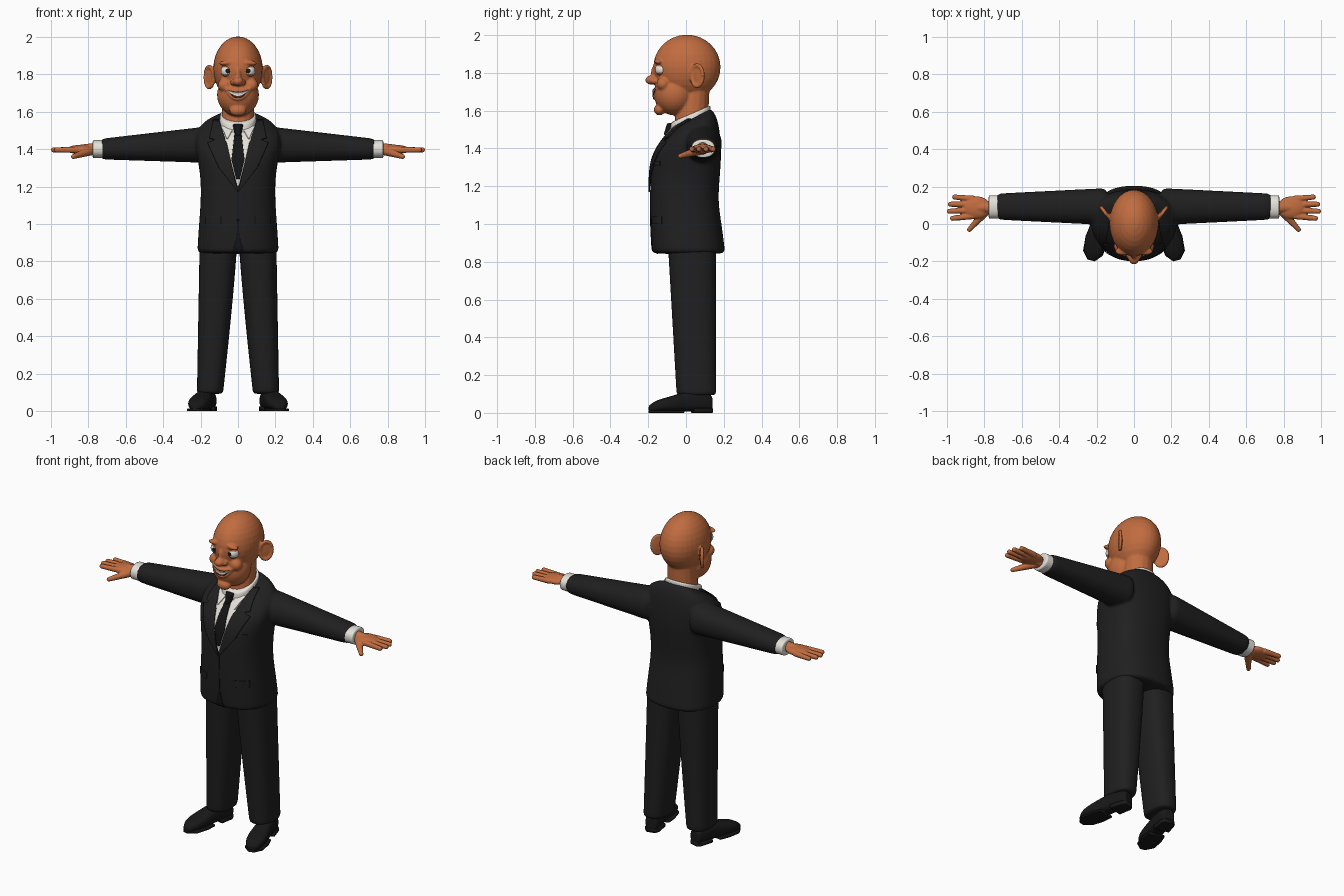
import bpy, bmesh, math
from mathutils import Vector, Matrix, Euler
from mathutils.bvhtree import BVHTree

cube = bpy.data.objects.get("Cube")
if cube:
    bpy.data.objects.remove(cube, do_unlink=True)


def material(name, *rgb):
    """Flat colour; a single value means grey."""
    colour = (*(rgb * 3)[:3], 1)
    mat = bpy.data.materials.new(name)
    mat.use_nodes = True
    mat.diffuse_color = colour
    shader = mat.node_tree.nodes["Principled BSDF"]
    shader.inputs["Base Color"].default_value = colour
    shader.inputs["Roughness"].default_value = .7
    return mat


SKIN = material("warm brown skin", .53, .15, .05)
SUIT = material("charcoal suit", .014)
SHIRT = material("white shirt", .78, .75, .7)
TIE = material("black tie", .007)
SHOE = material("black leather", .009)
WHITE = material("eye and tooth white", .8, .78, .74)
DARK = material("dark pupil", .008)
LIP = material("mouth shadow", .1, .02, .01)


# ---- shape helpers ----
def oval(squareness, count=24):
    """Unit superellipse."""
    power = 2 / squareness
    for i in range(count):
        angle = math.tau * i / count
        c, s = math.cos(angle), math.sin(angle)
        yield math.copysign(abs(c) ** power, c), math.copysign(abs(s) ** power, s)


def level_ring(z, front, back, half_width, centre_x=0, tilt=0):
    """Ring around the vertical axis, lowered at the front by its tilt."""
    middle, depth = (front + back) / 2, (back - front) / 2
    return [Vector((centre_x + half_width * u, middle + depth * v, z + tilt * v))
            for u, v in oval(2.5)]


def side_ring(side, x, y, z, depth, height):
    return [Vector((side * x, y + depth * u, z + height * v)) for u, v in oval(2.2)]


def loft(bm, rings):
    """Closed skin through the rings, with an extra loop near each end to keep it crisp."""
    rings = list(rings)
    first = [p.lerp(q, .1) for p, q in zip(rings[0], rings[1])]
    last = [p.lerp(q, .1) for p, q in zip(rings[-1], rings[-2])]
    rings = [rings[0], first, *rings[1:-1], last, rings[-1]]
    loops = [[bm.verts.new(p) for p in ring] for ring in rings]
    for a, b in zip(loops, loops[1:]):
        for i in range(len(a)):
            bm.faces.new((a[i - 1], a[i], b[i], b[i - 1]))
    bm.faces.new(loops[0])
    bm.faces.new(loops[-1])


def blob(bm, place, size, turn=(0, 0, 0), segments=32):
    bmesh.ops.create_uvsphere(bm, u_segments=segments, v_segments=segments // 2, radius=1,
                              matrix=Matrix.LocRotScale(Vector(place), Euler(turn), Vector(size)))


def chain(bm, start, end, radius_start, radius_end, count=20):
    """Tapered round limb made of overlapping balls."""
    for i in range(count + 1):
        t = i / count
        radius = radius_start + (radius_end - radius_start) * t
        blob(bm, Vector(start).lerp(Vector(end), t), [radius] * 3, segments=16)


def finish(bm, name, *mats, subsurf=0, voxel=0, thick=0):
    bmesh.ops.recalc_face_normals(bm, faces=bm.faces)
    mesh = bpy.data.meshes.new(name)
    bm.to_mesh(mesh)
    bm.free()
    mesh.shade_smooth()
    for mat in mats:
        mesh.materials.append(mat)
    ob = bpy.data.objects.new(name, mesh)
    bpy.context.collection.objects.link(ob)
    if subsurf:
        mod = ob.modifiers.new("round", "SUBSURF")
        mod.levels = mod.render_levels = subsurf
    if voxel:
        mod = ob.modifiers.new("blend", "REMESH")
        mod.mode, mod.voxel_size, mod.use_smooth_shade = "VOXEL", voxel, True
        mod = ob.modifiers.new("soften", "SMOOTH")
        mod.factor, mod.iterations = .5, 4
    if thick:
        mod = ob.modifiers.new("plate", "SOLIDIFY")
        mod.thickness, mod.offset = thick, 0
    return ob


def surface(ob):
    bpy.context.view_layer.update()
    return BVHTree.FromObject(ob, bpy.context.evaluated_depsgraph_get())


def hit(tree, x, z):
    """Front-most point of a surface and its normal."""
    found = tree.ray_cast(Vector((x, -1, z)), Vector((0, 1, 0)))
    if found[0] is None:
        found = tree.find_nearest(Vector((x, -.1, z)))
    return found[:2]


def patch(name, mat, tree, outline, lift, across=12, along=24, thick=.004):
    """Thin plate laid on the front of a surface; outline maps (u, v) to (x, z)."""
    bm = bmesh.new()
    grid = []
    for j in range(along + 1):
        spots = [hit(tree, *outline(i / across, j / along)) for i in range(across + 1)]
        grid.append([bm.verts.new(point + normal * lift) for point, normal in spots])
    for a, b in zip(grid, grid[1:]):
        for i in range(across):
            bm.faces.new((a[i], a[i + 1], b[i + 1], b[i]))
    finish(bm, name, mat, thick=thick)


def rows(*points, side=1):
    """Outline through (height, inner x, outer x) rows."""
    spans = len(points) - 1

    def outline(u, v):
        k = min(int(v * spans), spans - 1)
        t = v * spans - k
        z, inner, outer = (p + (q - p) * t for p, q in zip(points[k], points[k + 1]))
        return side * (inner + (outer - inner) * u), z
    return outline


def band(*points):
    """Outline symmetric about the centre line, from (height, half width) rows."""
    return rows(*((z, -w, w) for z, w in points))


SIDES = ((1, "left"), (-1, "right"))

# ---- jacket body and sleeves ----
bm = bmesh.new()
body = ((.84, -.18, .21, .22), (1, -.19, .19, .21), (1.12, -.19, .17, .2), (1.25, -.19, .18, .2),
        (1.36, -.18, .19, .22), (1.46, -.14, .18, .24), (1.53, -.09, .16, .2), (1.56, -.06, .13, .11))
loft(bm, [level_ring(*row, tilt=min(max((row[0] - 1.3) / 4, 0), .05)) for row in body])
for side, label in SIDES:
    loft(bm, [side_ring(side, .14 + .6 * t, .093, 1.425 - .025 * t, .1 - .03 * t, .1 - .045 * t)
              for t in (0, .5, 1)])
jacket = finish(bm, "jacket", SUIT, subsurf=2, voxel=.009)
cloth = surface(jacket)

# ---- shirt front, tie and front opening ----
patch("shirt_front", SHIRT, cloth, band((1.2, .002), (1.52, .09)), .003)
patch("tie_blade", TIE, cloth, band((1.24, .01), (1.34, .034), (1.5, .016)), .009)
patch("front_opening", TIE, cloth, band((.845, .03), (.95, .005), (1.18, .002)), .001)
bm = bmesh.new()
loft(bm, [level_ring(1.47, -.12, 0, .019), level_ring(1.535, -.1, 0, .031)])
finish(bm, "tie_knot", TIE, subsurf=2)

# ---- lapels, collar leaves and pockets ----
for side, label in SIDES:
    lapel = rows((1.17, 0, 0), (1.3, .03, .1), (1.43, .06, .16), (1.445, .07, .12),
                 (1.455, .07, .15), (1.55, .1, .13), side=side)
    leaf = rows((1.45, .055, .06), (1.485, .035, .075), (1.515, .02, .09), side=side)
    patch(label + "_lapel", SUIT, cloth, lapel, .007, along=30, thick=.008)
    patch(label + "_collar_leaf", SHIRT, cloth, leaf, .009, thick=.006)
    patch(label + "_pocket_flap", SUIT, cloth, rows((1, .09, .17), (1.04, .09, .17), side=side), .003)
patch("breast_pocket", SUIT, cloth, rows((1.31, .11, .16), (1.33, .11, .16)), .003)

# ---- shirt collar ----
bm = bmesh.new()
loft(bm, [level_ring(1.51, -.09, .13, .105, tilt=.05), level_ring(1.585, -.08, .13, .095, tilt=.045)])
finish(bm, "shirt_collar", SHIRT, subsurf=2)

# ---- trousers: inner edge leaves the centre line on the way down ----
for side, label in SIDES:
    bm = bmesh.new()
    legs = []
    for t in (0, .2, .4, .6, .8, 1):
        inner, outer = .08 * t ** 1.2, .205 + .015 * t
        legs.append(level_ring(.95 - .86 * t, -.1 + .05 * t, .16, (outer - inner) / 2,
                               side * (inner + outer) / 2))
    loft(bm, legs)
    finish(bm, label + "_trouser_leg", SUIT, subsurf=2)

# ---- shoes: sections (distance, half width, height) along an axis turned outward ----
LAST = ((0, .03, .08), (.02, .045, .1), (.1, .05, .11), (.16, .05, .1),
        (.22, .06, .08), (.3, .055, .06), (.34, .02, .03))
ALONG = Vector((.23, -.97, 0))
ACROSS = Vector((.97, .23, 0))


def foot(side, sections, squareness, base=0):
    for distance, width, height in sections:
        heel = Vector((.15, .135, base + height / 2)) + ALONG * distance
        ring = [heel + ACROSS * (width * u) + Vector((0, 0, height / 2 * v)) for u, v in oval(squareness)]
        yield [Vector((side * p.x, p.y, p.z)) for p in ring]


for side, label in SIDES:
    bm = bmesh.new()
    loft(bm, foot(side, LAST, 2.6, .008))
    finish(bm, label + "_shoe", SHOE, subsurf=2)
    bm = bmesh.new()
    loft(bm, foot(side, [(d, w, .026) for d, w, _ in LAST[:3]], 7))
    loft(bm, foot(side, [(d, w, .014) for d, w, _ in LAST[3:]], 7))
    finish(bm, label + "_sole", SHOE)

# ---- cuffs and hands ----
for side, label in SIDES:
    bm = bmesh.new()
    loft(bm, [side_ring(side, x, .091, 1.4, .063, .049) for x in (.71, .778)])
    finish(bm, label + "_cuff", SHIRT, subsurf=2)
    bm = bmesh.new()
    blob(bm, (side * .84, .088, 1.398), (.075, .06, .025))
    chain(bm, (side * .75, .088, 1.4), (side * .83, .088, 1.4), .035, .026)
    for i in range(4):
        tip = .987 - .01 * (i - 1.3) ** 2
        chain(bm, (side * .86, .042 + .031 * i, 1.396), (side * tip, .03 + .038 * i, 1.396), .017, .014)
    chain(bm, (side * .79, .07, 1.39), (side * .88, -.03, 1.36), .025, .013)
    finish(bm, label + "_hand", SKIN, voxel=.004)


# ---- head, neck, ears and face forms blended together ----
def upper_lip(x):
    return 1.705 + 4 * x * x


def lower_lip(x):
    return 1.672 + 13 * x * x


bm = bmesh.new()
blob(bm, (0, .005, 1.83), (.132, .178, .172))
blob(bm, (0, -.06, 1.69), (.112, .11, .115))
blob(bm, (0, -.14, 1.605), (.045, .03, .03))
chain(bm, (0, .025, 1.5), (0, .04, 1.7), .09, .085)
blob(bm, (0, -.18, 1.762), (.03, .036, .025))
blob(bm, (0, -.16, 1.8), (.018, .026, .045))
for side, label in SIDES:
    blob(bm, (side * .024, -.168, 1.757), (.018, .02, .016))
    blob(bm, (side * .058, -.146, 1.862), (.044, .022, .014), (0, side * .12, 0))
    blob(bm, (side * .07, -.12, 1.742), (.038, .036, .036))
    # ear plate with a raised rim
    centre, flare = Vector((side * .15, .062, 1.785)), -side * .65
    blob(bm, centre, (.009, .042, .058), (0, 0, flare))
    for i in range(20):
        angle = math.tau * i / 20
        rim = Vector((side * .004, .038 * math.cos(angle), .056 * math.sin(angle)))
        blob(bm, centre + Matrix.Rotation(flare, 3, "Z") @ rim, [.011] * 3, segments=12)
for i in range(-6, 7):
    x = i / 100
    for lip in (upper_lip, lower_lip):
        z = lip(x) + (.005 if lip is upper_lip else -.005)
        blob(bm, (x, 5 * x * x - .168, z), (.01, .012, .007), segments=12)
face = surface(finish(bm, "head", SKIN, voxel=.006))


# ---- mouth and teeth ----
def smile(depth):
    def outline(u, v):
        x = (u - .5) * .106
        return x, upper_lip(x) + (lower_lip(x) - upper_lip(x)) * depth * v
    return outline


patch("mouth", LIP, face, smile(1), .002, 20, 5)
patch("teeth", WHITE, face, smile(.75), .005, 20, 5)

# ---- eyes: pupil faces forward, lids above and below ----
for side, label in SIDES:
    radius = .034
    centre = hit(face, side * .058, 1.818)[0] + Vector((0, radius - .011, 0))
    gaze = Vector((-side * .12, -1, 0)).normalized()
    bm = bmesh.new()
    blob(bm, centre, [radius] * 3, gaze.to_track_quat("Z", "Y").to_euler(), segments=48)
    for f in bm.faces:
        d = (f.calc_center_median() - centre).normalized()
        f.material_index = 2 if abs(d.z) > .5 else 1 if d.dot(gaze) > .925 else 0
    finish(bm, label + "_eye", WHITE, DARK, SKIN)
